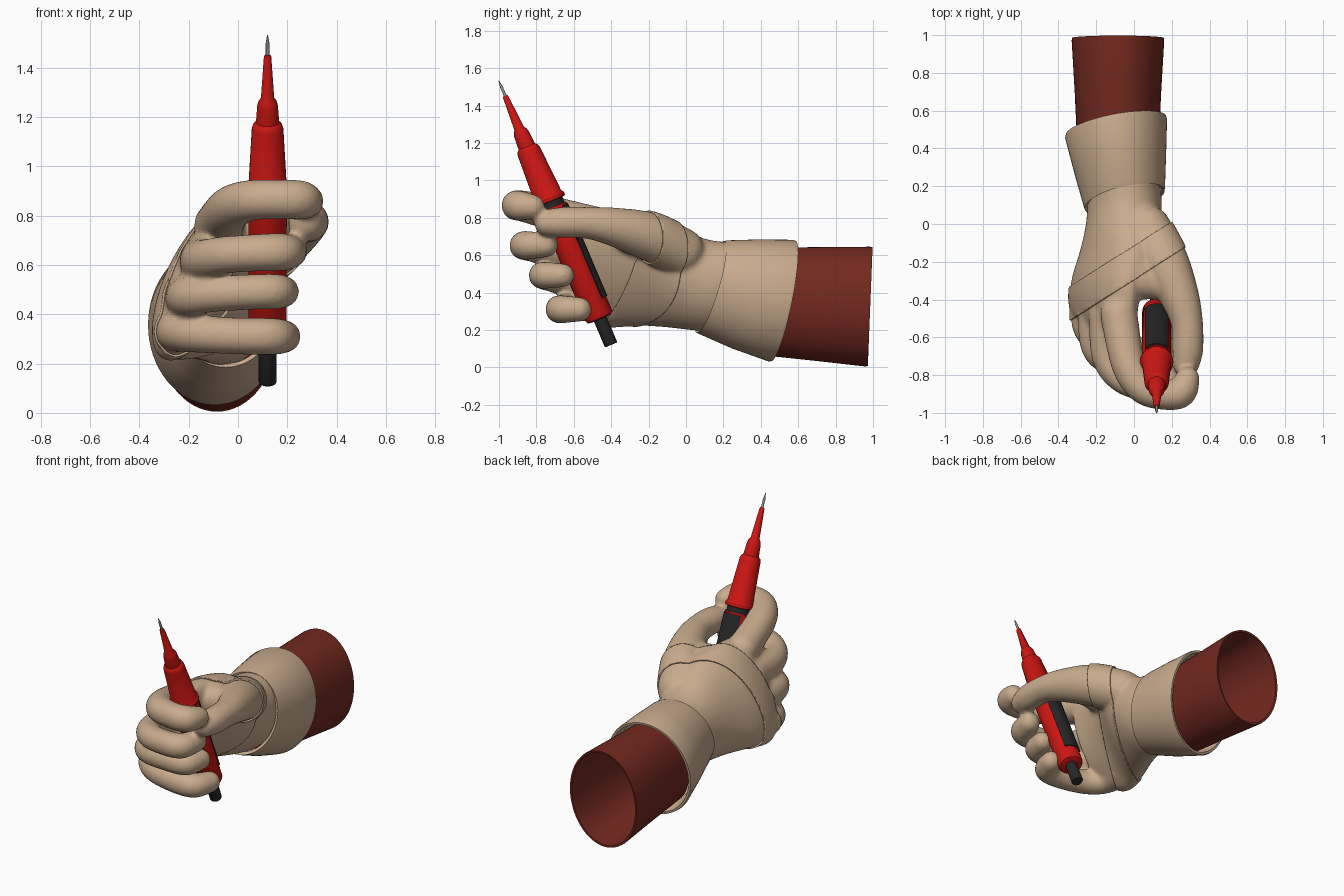
import bpy, bmesh, math
from mathutils import Vector

if "Cube" in bpy.data.objects:
    bpy.data.objects.remove(bpy.data.objects["Cube"])


def material(name, rgb):
    m = bpy.data.materials.new(name)
    m.diffuse_color = (*rgb, 1)
    m.use_nodes = True
    m.node_tree.nodes["Principled BSDF"].inputs["Base Color"].default_value = m.diffuse_color
    return m


TAN = material("tan_leather", (0.58, 0.41, 0.27))
BROWN = material("sleeve_cloth", (0.17, 0.022, 0.014))
RED = material("red_plastic", (0.60, 0.008, 0.006))
BLACK = material("black_rubber", (0.02, 0.02, 0.02))
GREY = material("steel", (0.3, 0.3, 0.3))


def finish(name, bm, mat, angle=35):
    bmesh.ops.recalc_face_normals(bm, faces=bm.faces)
    me = bpy.data.meshes.new(name)
    bm.to_mesh(me)
    bm.free()
    me.materials.append(mat)
    ob = bpy.data.objects.new(name, me)
    bpy.context.collection.objects.link(ob)
    smooth(ob, angle)
    return ob


def smooth(ob, angle):
    bpy.ops.object.select_all(action='DESELECT')
    ob.select_set(True)
    bpy.context.view_layer.objects.active = ob
    bpy.ops.object.shade_smooth_by_angle(angle=math.radians(angle))


def spline(rows, steps):
    """Catmull-Rom through rows of numbers."""
    pts = [rows[0]] + list(rows) + [rows[-1]]
    out = []
    for a, b, c, d in zip(pts, pts[1:], pts[2:], pts[3:]):
        for k in range(steps):
            t = k / steps
            out.append([0.5 * (2 * q + (r - p) * t + (2 * p - 5 * q + 4 * r - s) * t * t
                               + (3 * q - p - 3 * r + s) * t ** 3)
                        for p, q, r, s in zip(a, b, c, d)])
    return out + [list(rows[-1])]


def loft(bm, rings, cap_start=True, cap_end=True):
    loops = [[bm.verts.new(p) for p in ring] for ring in rings]
    n = len(loops[0])
    for a, b in zip(loops, loops[1:]):
        for i in range(n):
            bm.faces.new((a[i], a[(i + 1) % n], b[(i + 1) % n], b[i]))
    if cap_start:
        bm.faces.new(loops[0])
    if cap_end:
        bm.faces.new(loops[-1])


# glove: slanted palm cross-sections (y, cx, cz, half length, half thickness, tilt)
def palm_ring(y, cx, cz, a, b, tilt, n=40):
    t = math.radians(tilt)
    ring = []
    for i in range(n):
        w = 2 * math.pi * i / n
        u, v = a * math.cos(w), b * math.sin(w)
        ring.append((cx + u * math.sin(t) + v * math.cos(t), y,
                     cz + u * math.cos(t) - v * math.sin(t)))
    return ring


palm = [(0.30, -0.07, 0.42, 0.25, 0.19, 15), (0.10, -0.05, 0.44, 0.25, 0.195, 12),
        (-0.10, -0.07, 0.50, 0.30, 0.185, 22), (-0.30, -0.14, 0.53, 0.33, 0.145, 25),
        (-0.45, -0.155, 0.53, 0.33, 0.12, 25), (-0.58, -0.12, 0.56, 0.26, 0.09, 24)]

# digits as chains of (x, y, z, radius)
digits = [
    # index
    [(-.08, -.48, .76, .10), (-.03, -.74, .83, .092), (.05, -.87, .862, .084),
     (.17, -.905, .866, .081), (.25, -.89, .864, .081), (.283, -.82, .858, .066)],
    # middle
    [(-.14, -.48, .62, .10), (-.14, -.70, .62, .085), (-.06, -.82, .64, .077),
     (.08, -.865, .65, .077), (.18, -.85, .652, .077), (.215, -.75, .655, .067)],
    # ring
    [(-.20, -.43, .47, .10), (-.20, -.64, .47, .085), (-.12, -.73, .48, .074),
     (.04, -.765, .49, .073), (.15, -.755, .492, .073), (.185, -.66, .492, .064)],
    # little
    [(-.24, -.38, .33, .09), (-.245, -.54, .33, .083), (-.16, -.63, .32, .077),
     (.00, -.67, .312, .076), (.14, -.665, .31, .076), (.19, -.57, .31, .066)],
    # thumb
    [(.07, -.03, .62, .13), (.16, -.20, .70, .13), (.24, -.38, .75, .105),
     (.28, -.52, .772, .086), (.285, -.66, .775, .083), (.275, -.74, .772, .072)],
    # web between thumb and palm
    [(.00, -.15, .66, .13), (.03, -.28, .71, .11), (.10, -.31, .72, .09), (.20, -.32, .73, .09)],
]

bm = bmesh.new()
loft(bm, [palm_ring(*s) for s in spline(palm, 6)])
for chain in digits:
    for x, y, z, r in spline(chain, 8):
        ball = bmesh.ops.create_icosphere(bm, subdivisions=3, radius=r)
        bmesh.ops.translate(bm, verts=ball["verts"], vec=(x, y, z))
glove = finish("glove_hand", bm, TAN)
rm = glove.modifiers.new("fuse", 'REMESH')
rm.mode = 'VOXEL'
rm.voxel_size = 0.013
sm = glove.modifiers.new("soften", 'SMOOTH')
sm.factor = 0.5
sm.iterations = 8
dg = bpy.context.evaluated_depsgraph_get()
fused = bpy.data.meshes.new_from_object(glove.evaluated_get(dg))
glove.modifiers.clear()
glove.data = fused
if not fused.materials:
    fused.materials.append(TAN)
smooth(glove, 80)

# raised diagonal strap wrapped around the back of the hand
bm = bmesh.new()
bm.from_mesh(fused)
n = Vector((-0.54, 0.84, 0)).normalized()
for dist, sign in ((-0.10, 1), (-0.25, -1)):
    bmesh.ops.bisect_plane(bm, geom=bm.verts[:] + bm.edges[:] + bm.faces[:],
                           plane_co=n * dist, plane_no=n * sign, clear_outer=True)
strap = finish("glove_strap", bm, TAN, 50)
sol = strap.modifiers.new("thickness", 'SOLIDIFY')
sol.thickness = 0.009
sol.offset = 1


# cuff and sleeve: elliptical rings (y, cx, cz, rx, rz, slope in x, slope in z)
def ring(y, cx, cz, rx, rz, kx, kz, n=64):
    pts = []
    for i in range(n):
        w = 2 * math.pi * i / n
        dx, dz = rx * math.cos(w), rz * math.sin(w)
        pts.append((cx + dx, y + kx * dx + kz * dz, cz + dz))
    return pts


bm = bmesh.new()
loft(bm, [ring(*r) for r in (
    (0.14, -.05, .43, .195, .23, .22, .29), (0.13, -.05, .43, .212, .245, .22, .29),
    (0.15, -.052, .427, .216, .252, .22, .28), (0.32, -.073, .392, .243, .292, .20, .24),
    (0.505, -.095, .357, .270, .325, .18, .20), (0.52, -.095, .355, .266, .322, .18, .20),
    (0.52, -.095, .355, .252, .308, .18, .20), (0.40, -.083, .377, .235, .29, .19, .22))],
    False, False)
finish("glove_cuff", bm, TAN, 40)

bm = bmesh.new()
loft(bm, [ring(*r) for r in (
    (0.40, -.085, .355, .215, .285, .0, .15), (0.70, -.085, .34, .229, .303, .0, .09),
    (0.97, -.085, .325, .245, .32, .0, .04), (0.985, -.085, .325, .243, .318, .0, .04),
    (0.983, -.085, .325, .231, .306, .0, .04), (0.70, -.085, .34, .217, .291, .0, .09),
    (0.42, -.085, .355, .203, .273, .0, .15))], False, True)
finish("sleeve", bm, BROWN)

# test probe: lathed profiles (radius, distance along axis)
TILT = math.atan2(0.60, 1.41)


def lathe(name, profile, mat, n=32):
    bm = bmesh.new()
    loft(bm, [[(r * math.cos(2 * math.pi * i / n), r * math.sin(2 * math.pi * i / n), s)
               for i in range(n)] for r, s in profile])
    return place(finish(name, bm, mat))


def place(ob):
    ob.location = (0.12, -0.40, 0.12)
    ob.rotation_euler = (TILT, 0, 0)
    return ob


lathe("probe_lead", [(.032, 0), (.036, .006), (.036, .18)], BLACK)
lathe("probe_handle", [(.055, .150), (.070, .155), (.077, .168), (.078, .80)], RED)
lathe("probe_collar", [(.070, .795), (.070, .84)], BLACK)
lathe("probe_cone", [(.078, .832), (.088, .836), (.088, .852), (.078, .866), (.064, 1.125),
                     (.058, 1.142), (.047, 1.152), (.042, 1.225), (.037, 1.243),
                     (.027, 1.258), (.015, 1.44), (.011, 1.448)], RED)
lathe("probe_needle", [(.0075, 1.44), (.0075, 1.50), (.002, 1.535)], GREY, 16)

# black grip panel on the rear of the handle
bm = bmesh.new()
arc = [math.radians(90 + a) for a in range(-48, 49, 8)]
section = [(r * math.cos(a), r * math.sin(a)) for r, seq in ((.084, arc), (.070, arc[::-1]))
           for a in seq]
loft(bm, [[(x, y, s) for x, y in section] for s in (.25, .79)])
place(finish("probe_grip", bm, BLACK))
